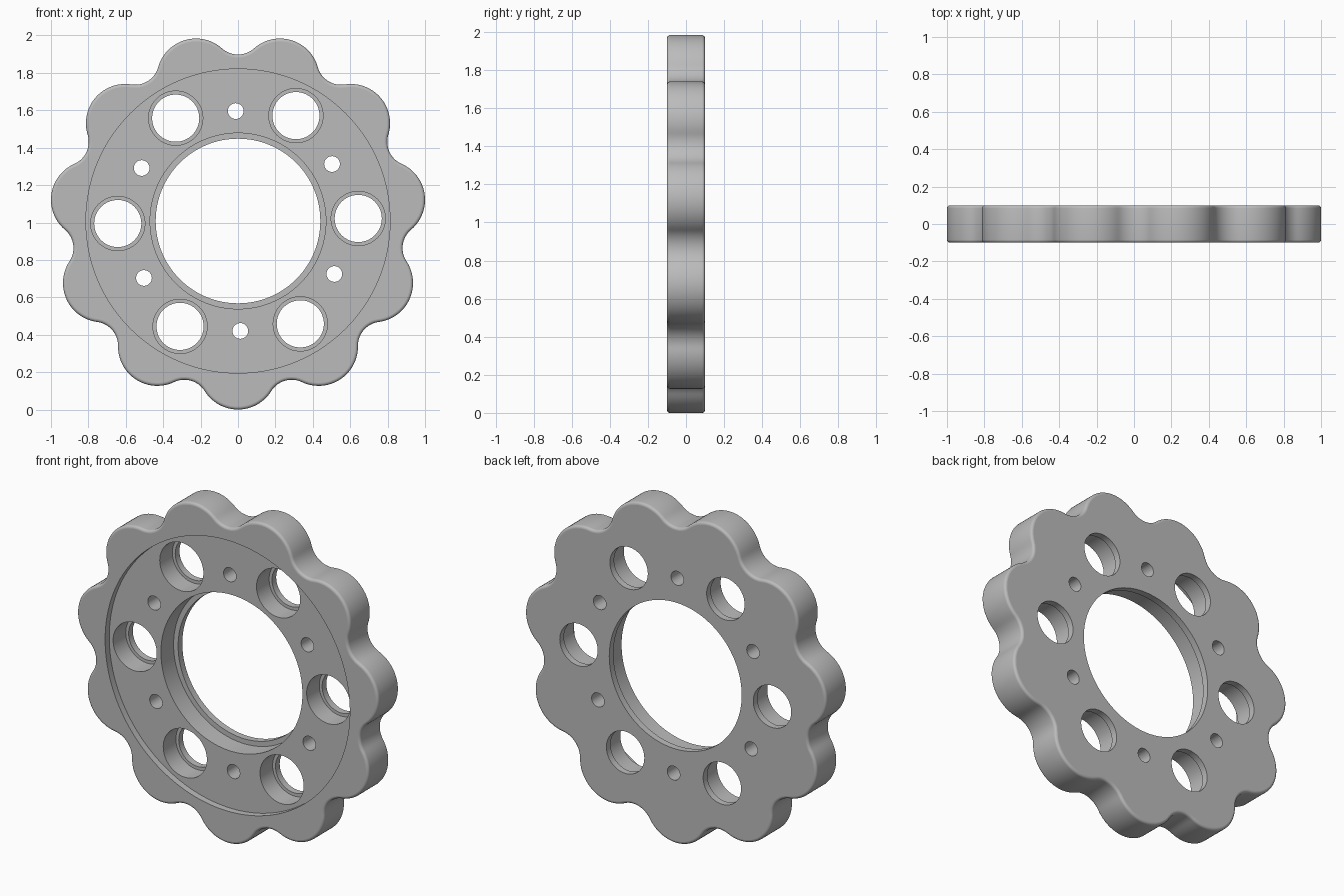
import bpy, bmesh
from math import sin, cos, atan2, pi, radians

cube = bpy.data.objects.get("Cube")
if cube:
    bpy.data.objects.remove(cube, do_unlink=True)

LOBES, LOBE_DIST, LOBE_R, VALLEY = 11, 0.798, 0.21, 0.89
CENTRE_Z = LOBE_DIST + LOBE_R
HALF, ROUND = 0.1, 0.016          # half thickness, edge rounding
RECESS_Y, LIP_Y = -0.06, 0.06     # recess floor, back lip
TURN = radians(1.2)               # slight turn of the hole pattern

grey = bpy.data.materials.new("satin_grey")
grey.use_nodes = True
COLOUR = (0.5, 0.5, 0.5, 1)
grey.diffuse_color = COLOUR
grey.node_tree.nodes["Principled BSDF"].inputs["Base Color"].default_value = COLOUR


def outline(inset):
    """Lobes joined by tangent concave arcs, offset inwards by inset."""
    h = pi / LOBES
    s, c = LOBE_DIST * sin(h), LOBE_DIST * cos(h)
    k = VALLEY - c
    fillet = (k * k + s * s - LOBE_R ** 2) / (2 * (LOBE_R - k))
    dist = VALLEY + fillet
    u = atan2(s, dist - c)
    pts = []

    def arc(a, d, r, start, end, n):
        for j in range(n):
            t = a + start + (end - start) * j / n
            pts.append((d * cos(a) + r * cos(t), d * sin(a) + r * sin(t)))

    for i in range(LOBES):
        a = -pi / 2 + 2 * h * i
        arc(a, LOBE_DIST, LOBE_R - inset, -u - h, u + h, 24)
        arc(a + h, dist, fillet + inset, pi + u, pi - u, 14)
    return pts


def loft(bm, rings):
    """Skin a stack of closed rings and cap both ends."""
    loops = [[bm.verts.new(p) for p in ring] for ring in rings]
    for a, b in zip(loops, loops[1:]):
        for i in range(len(a)):
            j = (i + 1) % len(a)
            bm.faces.new((a[i], a[j], b[j], b[i]))
    bm.faces.new(loops[0])
    bm.faces.new(loops[-1])


def stepped_pin(bm, x, z, steps, n):
    """Turned pin along y; steps are (y, radius)."""
    loft(bm, [[(x + r * cos(2 * pi * i / n), y, z + r * sin(2 * pi * i / n))
               for i in range(n)] for y, r in steps])


def finish(name, bm):
    bmesh.ops.recalc_face_normals(bm, faces=bm.faces[:])
    mesh = bpy.data.meshes.new(name)
    bm.to_mesh(mesh)
    bm.free()
    mesh.materials.append(grey)
    ob = bpy.data.objects.new(name, mesh)
    bpy.context.collection.objects.link(ob)
    return ob


# Lobed body with rounded rim edges
profile = []
for i in range(6):
    t = pi / 2 * i / 5
    profile.append((-HALF + ROUND * (1 - sin(t)), ROUND * (1 - cos(t))))
profile = profile[::-1] + [(-y, e) for y, e in profile]
bm = bmesh.new()
loft(bm, [[(x, y, z + CENTRE_Z) for x, z in outline(e)] for y, e in profile])
body = finish("lobed_ring", bm)

# Shallow front recess cutter
bm = bmesh.new()
stepped_pin(bm, 0, CENTRE_Z, [(-0.2, 0.813), (RECESS_Y, 0.813)], 160)
recess = finish("recess_cutter", bm)


# Bore and hole cutters, wide in front and narrow through the back lip
def stepped(wide, narrow):
    return [(-0.2, wide), (LIP_Y, wide), (LIP_Y, narrow), (0.2, narrow)]


bm = bmesh.new()
stepped_pin(bm, 0, CENTRE_Z, stepped(0.47, 0.44), 128)
for i in range(6):
    a = TURN + i * pi / 3
    stepped_pin(bm, 0.643 * cos(a), CENTRE_Z + 0.643 * sin(a), stepped(0.145, 0.126), 64)
    a += pi / 6
    stepped_pin(bm, 0.588 * cos(a), CENTRE_Z + 0.588 * sin(a), [(-0.2, 0.042), (0.2, 0.042)], 32)
holes = finish("hole_cutter", bm)

# Cut, then discard the cutters
bpy.ops.object.select_all(action='DESELECT')
bpy.context.view_layer.objects.active = body
body.select_set(True)
for cutter in (recess, holes):
    mod = body.modifiers.new("cut", 'BOOLEAN')
    mod.operation, mod.solver, mod.object = 'DIFFERENCE', 'EXACT', cutter
    bpy.ops.object.modifier_apply(modifier=mod.name)
    bpy.data.objects.remove(cutter, do_unlink=True)

# Smooth walls, flat front and back faces
bpy.ops.object.shade_smooth_by_angle(angle=radians(30))
for poly in body.data.polygons:
    if abs(poly.normal.y) > 0.999:
        poly.use_smooth = False
